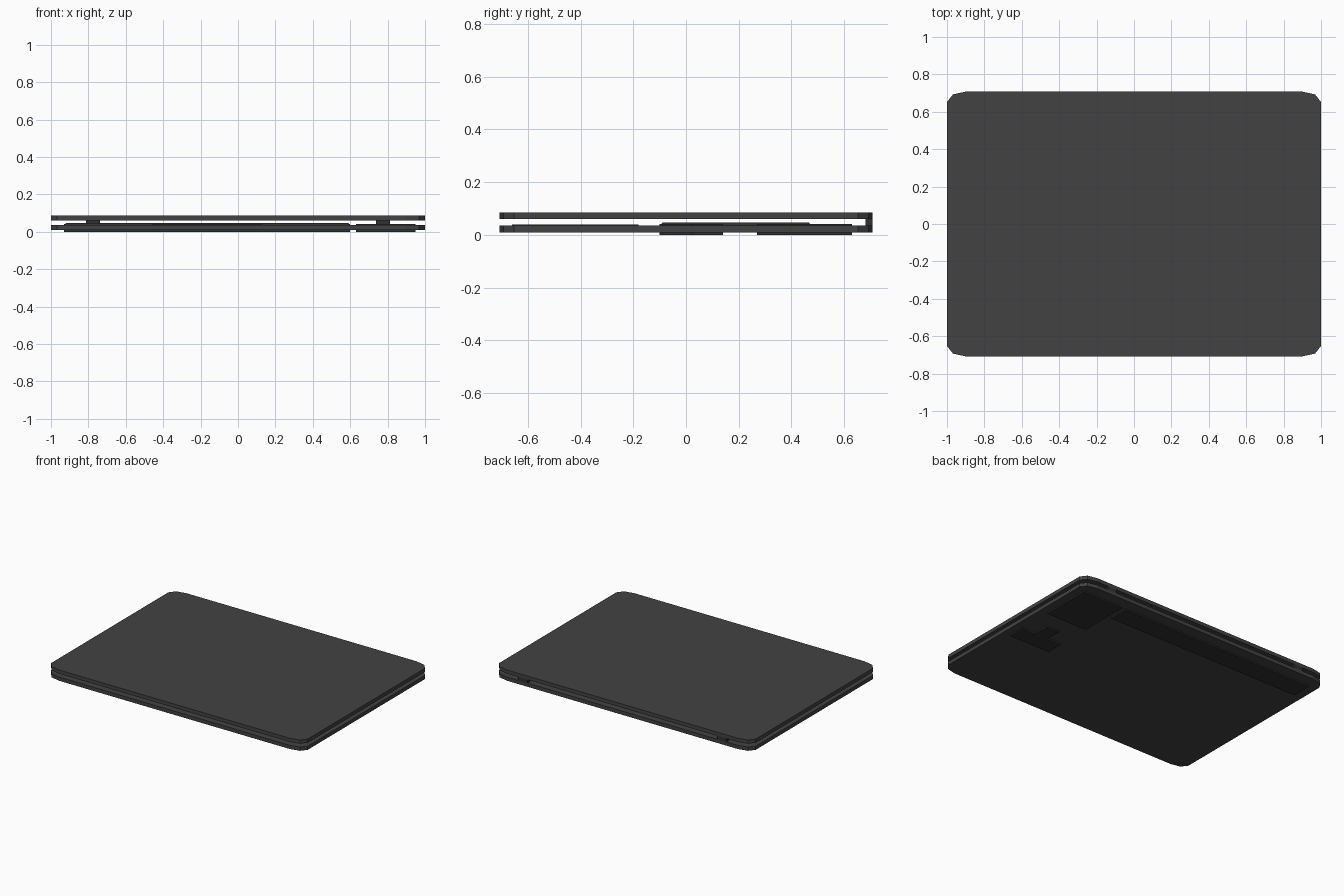
import bpy, bmesh

if "Cube" in bpy.data.objects:
    bpy.data.objects.remove(bpy.data.objects["Cube"])


def material(name, v):
    m = bpy.data.materials.new(name)
    m.diffuse_color = (v, v, v, 1)
    m.use_nodes = True
    m.node_tree.nodes["Principled BSDF"].inputs["Base Color"].default_value = m.diffuse_color
    return m


shell_mat = material("dark_shell", 0.055)
key_mat = material("darker_keys", 0.03)


def prism(name, outline, z0, z1, mat, taper=0.0):
    """Extrude an outline from z0 to z1; taper pulls in the top edges."""
    bm = bmesh.new()
    face = bm.faces.new([bm.verts.new((x, y, z0)) for x, y in outline])
    top = bmesh.ops.extrude_face_region(bm, geom=[face], use_keep_orig=True)["geom"]
    for v in [g for g in top if isinstance(g, bmesh.types.BMVert)]:
        v.co.z = z1
        if taper:
            cx = sum(p[0] for p in outline) / len(outline)
            cy = sum(p[1] for p in outline) / len(outline)
            v.co.x += taper if v.co.x < cx else -taper
            v.co.y += taper if v.co.y < cy else -taper
    bmesh.ops.recalc_face_normals(bm, faces=bm.faces)
    me = bpy.data.meshes.new(name)
    bm.to_mesh(me)
    bm.free()
    me.materials.append(mat)
    ob = bpy.data.objects.new(name, me)
    bpy.context.collection.objects.link(ob)
    return ob


def rect(x0, x1, y0, y1):
    return [(x0, y0), (x1, y0), (x1, y1), (x0, y1)]


# Shared slab outline with faceted corners
corner = [(1.0, 0.652), (0.968, 0.693), (0.898, 0.708)]
outline = (corner + [(-x, y) for x, y in reversed(corner)]
           + [(-x, -y) for x, y in corner]
           + [(x, -y) for x, y in reversed(corner)])

# Base and closed lid
prism("base", outline, 0.01, 0.036, shell_mat)
prism("lid", outline, 0.06, 0.086, shell_mat)

# Main key block and touchpad on the upper side of the base
prism("main_keys", rect(-0.93, 0.60, -0.10, 0.478), 0.034, 0.048, key_mat, 0.012)
prism("touchpad", rect(-0.46, 0.13, -0.66, -0.18), 0.034, 0.040, key_mat)

# Key groups that run through the base and show underneath
prism("function_keys", rect(-0.93, 0.60, 0.485, 0.63), 0.0, 0.042, key_mat)
prism("navigation_keys", rect(0.63, 0.95, 0.27, 0.63), 0.0, 0.042, key_mat)
prism("arrow_keys", [(0.63, -0.10), (0.95, -0.10), (0.95, 0.02), (0.84, 0.02),
                     (0.84, 0.14), (0.74, 0.14), (0.74, 0.02), (0.63, 0.02)],
      0.0, 0.042, key_mat)

# Hinges at the back edge
for side, x in (("left", -0.775), ("right", 0.775)):
    prism("hinge_" + side, rect(x - 0.037, x + 0.037, 0.68, 0.708), 0.034, 0.062, key_mat)
